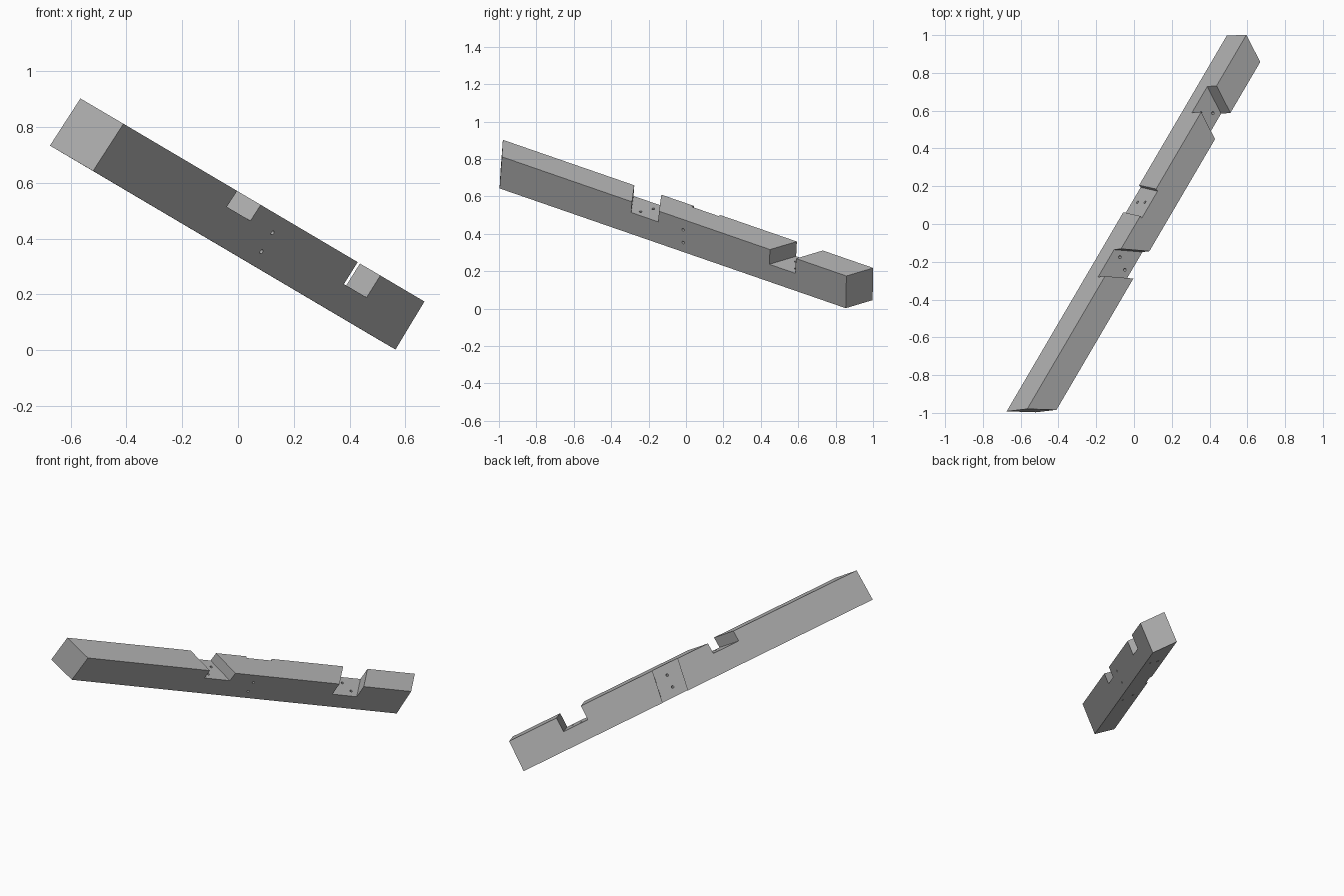
import bpy
import bmesh
from math import cos, sin, pi
from mathutils import Vector

cube = bpy.data.objects.get("Cube")
if cube:
    bpy.data.objects.remove(cube, do_unlink=True)

# Beam frame: along the length, out of the front side, out of the top side
ORIGIN = Vector((-0.565, -0.979, 0.902))
ALONG = Vector((0.4843, 0.8267, -0.286)).normalized()
OUT = Vector((0.713, -0.563, -0.418))
OUT = (OUT - ALONG * OUT.dot(ALONG)).normalized()
UP = OUT.cross(ALONG).normalized()
THICK, DEEP = 0.151, 0.201

wood = bpy.data.materials.new("grey timber")
wood.use_nodes = True
wood.diffuse_color = (0.45, 0.45, 0.45, 1)
wood.node_tree.nodes["Principled BSDF"].inputs["Base Color"].default_value = (0.45, 0.45, 0.45, 1)


def prism(name, ring_a, ring_b):
    """Solid between two matching rings given in the beam frame."""
    bm = bmesh.new()
    a, b = ([bm.verts.new(ORIGIN + ALONG * s + OUT * u + UP * v) for s, u, v in ring]
            for ring in (ring_a, ring_b))
    bm.faces.new(a)
    bm.faces.new(b)
    n = len(a)
    for i in range(n):
        j = (i + 1) % n
        bm.faces.new((a[i], a[j], b[j], b[i]))
    bmesh.ops.recalc_face_normals(bm, faces=bm.faces[:])
    mesh = bpy.data.meshes.new(name)
    bm.to_mesh(mesh)
    bm.free()
    mesh.materials.append(wood)
    obj = bpy.data.objects.new(name, mesh)
    bpy.context.collection.objects.link(obj)
    return obj


def skewed_ring(start, skew_u, skew_v, us, vs):
    corners = ((us[0], vs[0]), (us[1], vs[0]), (us[1], vs[1]), (us[0], vs[1]))
    return [(start + skew_u * u + skew_v * v, u, v) for u, v in corners]


def hole(name, s, u, v, through_side, radius=0.008, sides=16):
    rings = []
    for end in (-0.05, 0.26):
        ring = []
        for i in range(sides):
            c, k = radius * cos(2 * pi * i / sides), radius * sin(2 * pi * i / sides)
            if through_side:
                ring.append((s - 0.47 * end + c, end, v + k))
            else:
                ring.append((s + c, u + k, -end))
        rings.append(ring)
    return prism(name, *rings)


# Beam with its two angled end cuts
full = ((0, THICK), (-DEEP, 0))
beam = prism("beam", skewed_ring(0, 0.64, 0.075, *full),
             skewed_ring(2.395, -0.47, 0.02, *full))

# Two top notches and the shallow pocket on the back side
cutters = []
for name, start, stop, ku, kv, us, vs in (
        ("upper_notch", 0.850, 1.025, 0.58, 0.075, (-0.1, 0.25), (-0.068, 0.1)),
        ("lower_notch", 1.901, 2.069, -0.47, 0.05, (-0.1, 0.25), (-0.093, 0.1)),
        ("back_pocket", 1.235, 1.408, -0.3, -0.125, (-0.1, 0.014), (-0.3, 0.1))):
    cutters.append(prism(name, skewed_ring(start, ku, kv, us, vs),
                         skewed_ring(stop, ku, kv, us, vs)))

# Peg holes through the notch floors and through the pocket
for s, u in ((1.008, 0.052), (0.969, 0.115), (1.926, 0.047), (1.968, 0.108)):
    cutters.append(hole("floor_hole", s, u, 0, False))
for v in (-0.0645, -0.143):
    cutters.append(hole("side_hole", 1.339, 0, v, True))

bpy.context.view_layer.objects.active = beam
for cutter in cutters:
    cutter.hide_render = True
    mod = beam.modifiers.new(cutter.name, 'BOOLEAN')
    mod.operation = 'DIFFERENCE'
    mod.solver = 'EXACT'
    mod.object = cutter
    bpy.ops.object.modifier_apply(modifier=mod.name)
    bpy.data.objects.remove(cutter, do_unlink=True)
